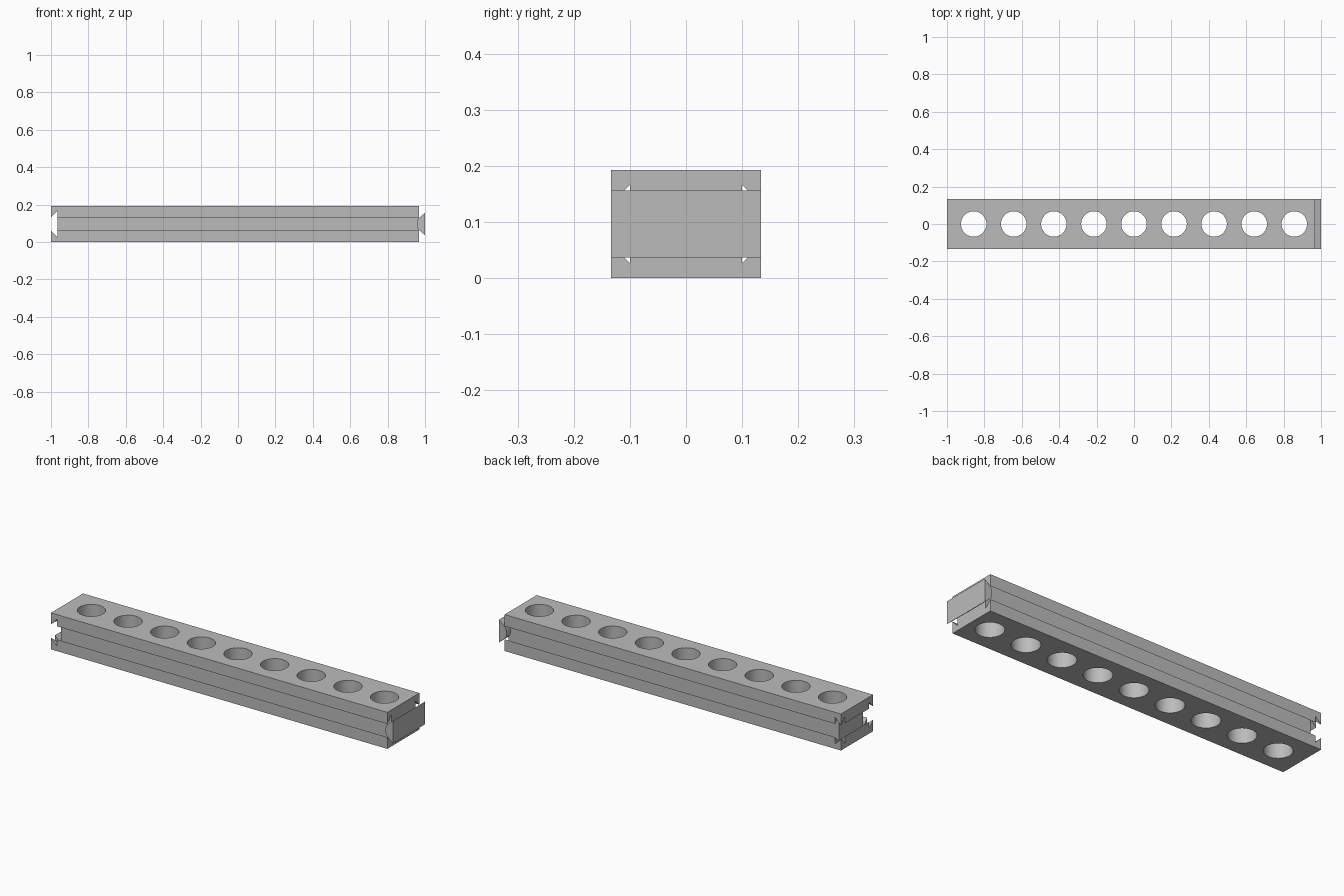
import bpy, bmesh, math
from mathutils import Vector

cube = bpy.data.objects.get("Cube")
if cube:
    bpy.data.objects.remove(cube, do_unlink=True)

END, SHOULDER = 1.0, 0.967        # tongue tip and body end
HALF_Y, HEIGHT = 0.134, 0.193
MID = HEIGHT / 2
DEPTH = 0.034                     # dovetail groove depth
NARROW, WIDE = 0.035, 0.07        # half widths at groove mouth and floor
HOLES, PITCH, RADIUS = 9, 0.2143, 0.068

grey = bpy.data.materials.new("Plain grey")
grey.use_nodes = True
colour = (0.5, 0.5, 0.5, 1)
grey.diffuse_color = colour
grey.node_tree.nodes["Principled BSDF"].inputs["Base Color"].default_value = colour


def finish(name, bm):
    bmesh.ops.recalc_face_normals(bm, faces=bm.faces)
    mesh = bpy.data.meshes.new(name)
    bm.to_mesh(mesh)
    bm.free()
    mesh.materials.append(grey)
    obj = bpy.data.objects.new(name, mesh)
    bpy.context.collection.objects.link(obj)
    return obj


def prism(name, points, place, sweep):
    """Extrude a closed profile along the sweep vector."""
    bm = bmesh.new()
    face = bm.faces.new([bm.verts.new(place(a, z)) for a, z in points])
    swept = bmesh.ops.extrude_face_region(bm, geom=[face])
    verts = [v for v in swept["geom"] if isinstance(v, bmesh.types.BMVert)]
    bmesh.ops.translate(bm, verts=verts, vec=Vector(sweep))
    return finish(name, bm)


def cut(obj, cutter):
    cutter.hide_render = True
    mod = obj.modifiers.new("Cut", "BOOLEAN")
    mod.operation = "DIFFERENCE"
    mod.solver = "EXACT"
    mod.object = cutter
    bpy.context.view_layer.objects.active = obj
    bpy.ops.object.modifier_apply(modifier=mod.name)
    bpy.data.objects.remove(cutter, do_unlink=True)


# Beam body: cross-section with a dovetail groove on the front and back
floor = HALF_Y - DEPTH
side = [(HALF_Y, 0), (HALF_Y, MID - NARROW), (floor, MID - WIDE),
        (floor, MID + WIDE), (HALF_Y, MID + NARROW), (HALF_Y, HEIGHT)]
section = side + [(-y, z) for y, z in reversed(side)]
beam = prism("beam_body", section, lambda y, z: (-END, y, z), (END + SHOULDER, 0, 0))

# Dovetail socket across the -x end
socket = [(-END - DEPTH, MID - NARROW), (-END, MID - NARROW), (-END + DEPTH, MID - WIDE),
          (-END + DEPTH, MID + WIDE), (-END, MID + NARROW), (-END - DEPTH, MID + NARROW)]
cut(beam, prism("socket_cutter", socket, lambda x, z: (x, -0.3, z), (0, 0.6, 0)))

# Row of vertical through holes
for i in range(HOLES):
    bm = bmesh.new()
    bmesh.ops.create_cone(bm, cap_ends=True, segments=64, radius1=RADIUS,
                          radius2=RADIUS, depth=1)
    bmesh.ops.translate(bm, verts=bm.verts, vec=((i - HOLES // 2) * PITCH, 0, MID))
    cut(beam, finish("hole_cutter", bm))

bpy.ops.object.select_all(action="DESELECT")
beam.select_set(True)
bpy.context.view_layer.objects.active = beam
bpy.ops.object.shade_smooth_by_angle(angle=math.radians(30))

# Dovetail tongue on the +x end, with a blunt root reaching into the side grooves
lower = [(END, -0.06), (SHOULDER, -0.032), (0.96, -0.022), (0.956, -0.009)]
tongue = [(x, MID + h) for x, h in lower] + [(x, MID - h) for x, h in reversed(lower)]
prism("dovetail_tongue", tongue, lambda x, z: (x, -HALF_Y, z), (0, 2 * HALF_Y, 0))
